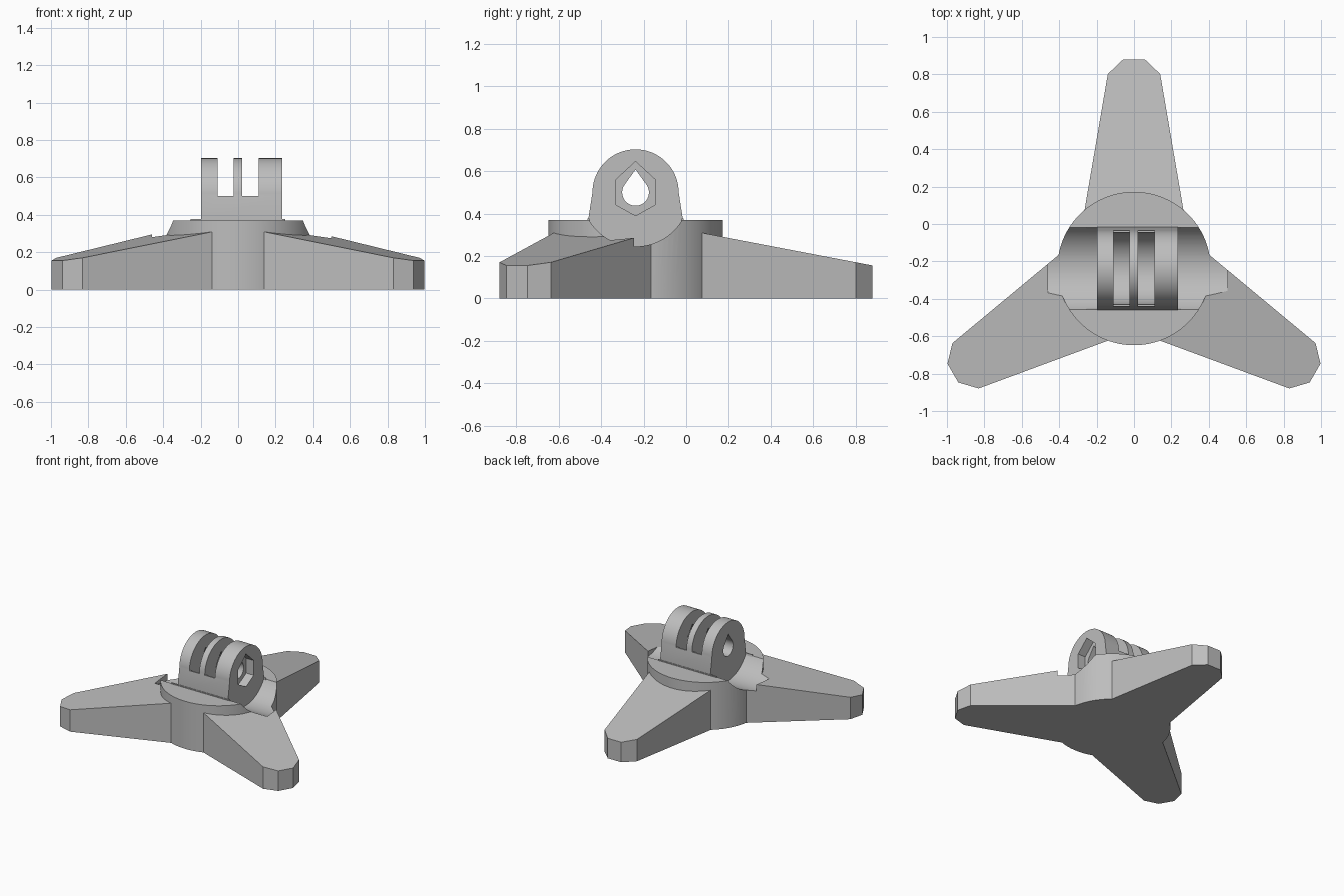
import bpy, bmesh, math

if "Cube" in bpy.data.objects:
    bpy.data.objects.remove(bpy.data.objects["Cube"])

CY = -0.238          # hub centre and pivot line in y
PZ = 0.50            # pivot height

grey = bpy.data.materials.new("light_grey")
grey.diffuse_color = (0.51, 0.51, 0.51, 1)
grey.use_nodes = True
grey.node_tree.nodes["Principled BSDF"].inputs["Base Color"].default_value = grey.diffuse_color


def finish(name, bm):
    bmesh.ops.recalc_face_normals(bm, faces=bm.faces)
    mesh = bpy.data.meshes.new(name)
    bm.to_mesh(mesh)
    bm.free()
    ob = bpy.data.objects.new(name, mesh)
    bpy.context.collection.objects.link(ob)
    mesh.materials.append(grey)
    return ob


def prism(name, bottom, top):
    """Closed solid between two matching outlines."""
    bm = bmesh.new()
    a = [bm.verts.new(p) for p in bottom]
    b = [bm.verts.new(p) for p in top]
    bm.faces.new(a)
    bm.faces.new(b)
    for i in range(len(a)):
        j = (i + 1) % len(a)
        bm.faces.new((a[i], a[j], b[j], b[i]))
    return finish(name, bm)


def extrude_x(name, profile, x0, x1):
    """Profile of (y, z) offsets from the pivot line, extruded along x."""
    return prism(name, [(x0, CY + y, PZ + z) for y, z in profile],
                 [(x1, CY + y, PZ + z) for y, z in profile])


def arc(r, start, end, n):
    return [(r * math.cos(math.radians(start + (end - start) * i / n)),
             r * math.sin(math.radians(start + (end - start) * i / n)))
            for i in range(n + 1)]


def combine(target, other, operation):
    mod = target.modifiers.new("combine", 'BOOLEAN')
    mod.operation, mod.object, mod.solver = operation, other, 'EXACT'
    bpy.context.view_layer.objects.active = target
    bpy.ops.object.modifier_apply(modifier=mod.name)
    bpy.data.objects.remove(other)


def smooth(ob):
    bpy.ops.object.select_all(action='DESELECT')
    ob.select_set(True)
    bpy.context.view_layer.objects.active = ob
    bpy.ops.object.shade_smooth_by_angle(angle=math.radians(20))


# Round hub
ring = [(x, CY + y) for x, y in arc(0.41, 0, 360, 96)[:-1]]
base = prism("tripod_base", [(x, y, 0) for x, y in ring],
             [(x, y, 0.37) for x, y in ring])

# Three tapered legs with sloping tops: (distance from hub, half width)
half = [(0.0, 0.318), (1.04, 0.14), (1.118, 0.058)]
outline = [(r, -w) for r, w in half] + [(r, w) for r, w in reversed(half)]
for angle in (90, 210, 330):
    c, s = math.cos(math.radians(angle)), math.sin(math.radians(angle))
    pts = [(r * c - w * s, CY + r * s + w * c, 0.369 - 0.191 * r)
           for r, w in outline]
    leg = prism("leg", [(x, y, 0) for x, y, z in pts], pts)
    combine(base, leg, 'UNION')

# Round trough across the hub
trough = extrude_x("trough_cutter", arc(0.255, 0, 360, 96)[:-1], -0.46, 0.50)
combine(base, trough, 'DIFFERENCE')
smooth(base)

# Mount block with rounded top and slightly flared flanks
profile = arc(0.203, 0, 180, 40) + [(-0.223, -0.128), (-0.2, -0.3),
                                    (0.2, -0.3), (0.223, -0.128)]
mount = extrude_x("hinge_mount", profile, -0.197, 0.235)

# Two slots with hollow round floors
slot = [(0.3, 0), (0.3, 0.3), (-0.3, 0.3), (-0.3, 0)] + arc(0.192, 180, 360, 32)
for x0, x1 in ((-0.11, -0.025), (0.022, 0.11)):
    combine(mount, extrude_x("slot_cutter", slot, x0, x1), 'DIFFERENCE')

# Teardrop bolt hole through all the fingers
hole = arc(0.063, 145, 395, 32) + [(0, 0.108)]
combine(mount, extrude_x("hole_cutter", hole, -0.4, 0.4), 'DIFFERENCE')

# Nut pocket in the thick finger
pocket = [(0, 0.146), (-0.095, 0.058), (-0.095, -0.057), (0, -0.11),
          (0.095, -0.057), (0.095, 0.058)]
combine(mount, extrude_x("pocket_cutter", pocket, 0.17, 0.4), 'DIFFERENCE')
smooth(mount)

# Thin lips along the long edges of the mount foot
for name, side in (("front_lip", -1), ("back_lip", 1)):
    extrude_x(name, [(side * y, z) for y, z in ((0.212, -0.15), (0.226, -0.15),
              (0.226, -0.122), (0.218, -0.122))], -0.253, 0.25)
